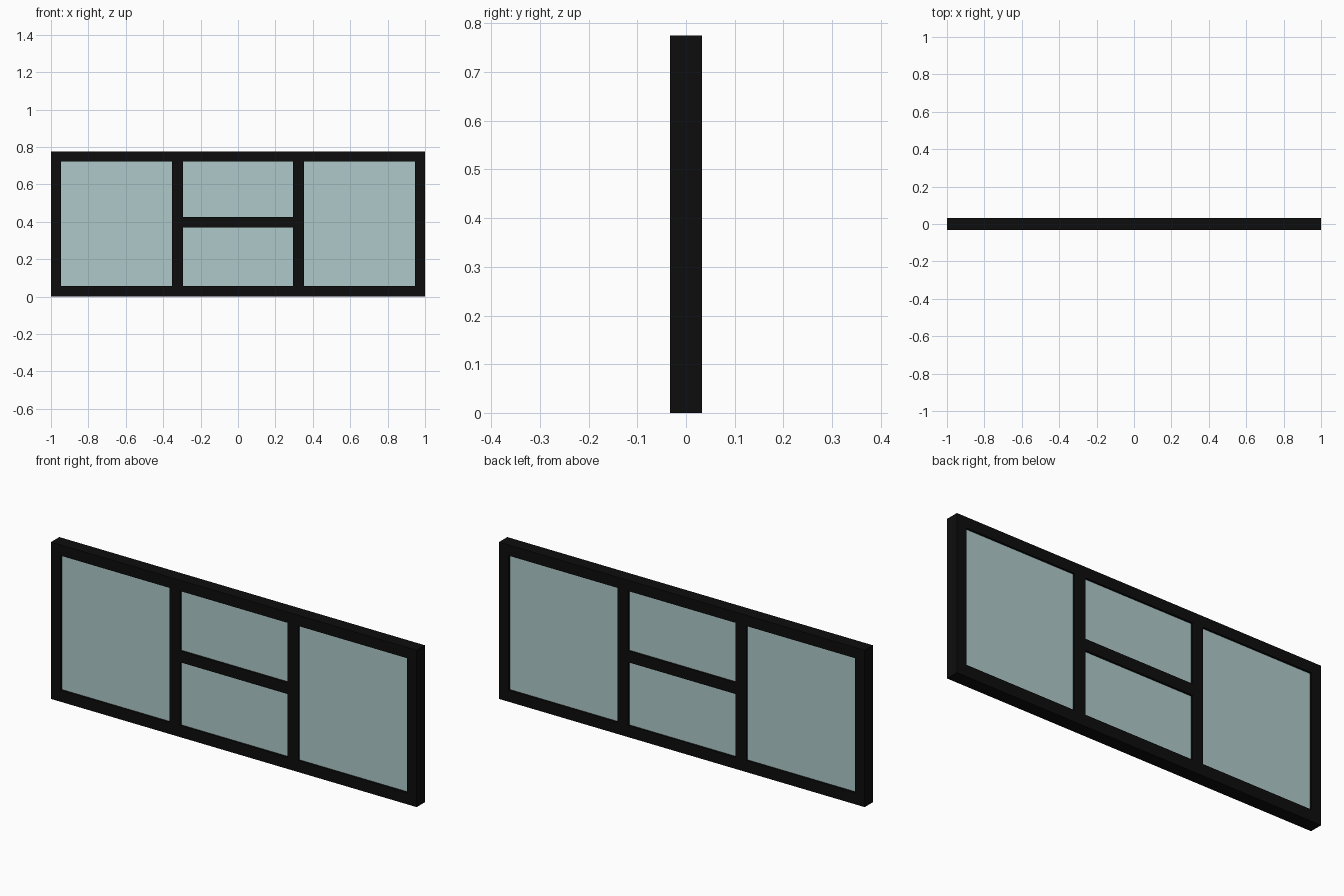
import bpy

if "Cube" in bpy.data.objects:
    bpy.data.objects.remove(bpy.data.objects["Cube"])

W, H, D = 2.0, 0.775, 0.065      # overall width, height, depth
X0, X1, X2 = 0.294, 0.353, 0.947  # mullion inner, mullion outer, jamb inner
ZB, ZT = 0.057, 0.722            # opening bottom and top
M0, M1 = 0.370, 0.426            # middle rail bottom and top
GLASS_D = 0.045                  # glazing depth, recessed on both faces


def material(name, rgb):
    m = bpy.data.materials.new(name)
    m.diffuse_color = (*rgb, 1.0)
    m.use_nodes = True
    m.node_tree.nodes["Principled BSDF"].inputs["Base Color"].default_value = m.diffuse_color
    return m


black = material("black_frame", (0.004, 0.004, 0.004))
glass = material("pale_teal_glass", (0.43, 0.59, 0.59))


def box(name, x0, x1, z0, z1, depth, mat):
    bpy.ops.mesh.primitive_cube_add(size=1, location=((x0 + x1) / 2, 0, (z0 + z1) / 2))
    ob = bpy.context.object
    ob.name = name
    ob.scale = (x1 - x0, depth, z1 - z0)
    bpy.ops.object.transform_apply(location=False, rotation=False, scale=True)
    ob.data.materials.append(mat)
    return ob


# Sill and head span the full width
box("sill", -W / 2, W / 2, 0, ZB, D, black)
box("head", -W / 2, W / 2, ZT, H, D, black)

# Jambs, mullions and large side panes, mirrored left and right
for side, s in (("left", -1), ("right", 1)):
    for part, a, b, depth, mat in (("jamb", X2, W / 2, D, black),
                                   ("mullion", X0, X1, D, black),
                                   ("side_pane", X1, X2, GLASS_D, glass)):
        lo, hi = sorted((s * a, s * b))
        box(f"{side}_{part}", lo, hi, ZB, ZT, depth, mat)

# Middle rail with a pane above and below
box("middle_rail", -X0, X0, M0, M1, D, black)
box("lower_middle_pane", -X0, X0, ZB, M0, GLASS_D, glass)
box("upper_middle_pane", -X0, X0, M1, ZT, GLASS_D, glass)
